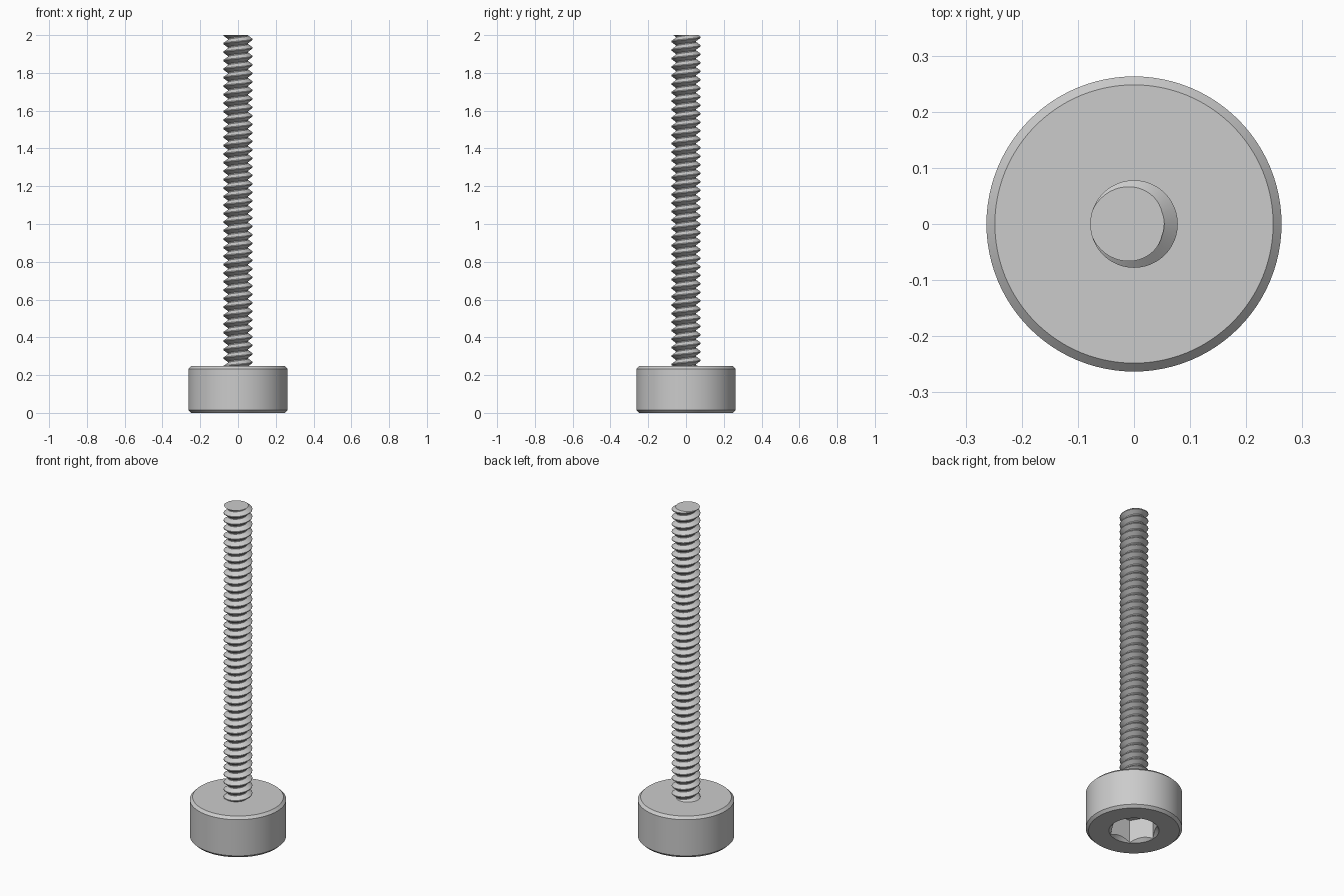
import bpy, bmesh
from math import cos, sin, pi, radians

cube = bpy.data.objects.get("Cube")
if cube:
    bpy.data.objects.remove(cube, do_unlink=True)

steel = bpy.data.materials.new("grey steel")
steel.use_nodes = True
GREY = (0.6, 0.6, 0.6, 1)
steel.diffuse_color = GREY
steel.node_tree.nodes["Principled BSDF"].inputs["Base Color"].default_value = GREY


def add_object(name, bm):
    bmesh.ops.recalc_face_normals(bm, faces=bm.faces)
    mesh = bpy.data.meshes.new(name)
    bm.to_mesh(mesh)
    bm.free()
    mesh.materials.append(steel)
    obj = bpy.data.objects.new(name, mesh)
    bpy.context.collection.objects.link(obj)
    return obj


def lathe(name, profile, sides):
    """Closed solid from (radius, z) rings, with flat end caps."""
    bm = bmesh.new()
    rings = [[bm.verts.new((r * cos(2 * pi * i / sides), r * sin(2 * pi * i / sides), z))
              for i in range(sides)] for r, z in profile]
    for low, high in zip(rings, rings[1:]):
        for i in range(sides):
            j = (i + 1) % sides
            bm.faces.new((low[i], low[j], high[j], high[i]))
    bm.faces.new(rings[0])
    bm.faces.new(rings[-1])
    return add_object(name, bm)


def activate(obj):
    bpy.ops.object.select_all(action='DESELECT')
    obj.select_set(True)
    bpy.context.view_layer.objects.active = obj


def cut(obj, cutter):
    activate(obj)
    mod = obj.modifiers.new("cut", 'BOOLEAN')
    mod.operation = 'DIFFERENCE'
    mod.solver = 'EXACT'
    mod.object = cutter
    bpy.ops.object.modifier_apply(modifier=mod.name)
    bpy.data.objects.remove(cutter, do_unlink=True)


def smooth(obj):
    activate(obj)
    bpy.ops.object.shade_smooth_by_angle(angle=radians(25))


# Chamfered head with a countersunk hexagonal socket underneath
HEAD_R, HEAD_H, BEVEL = 0.263, 0.248, 0.015
head = lathe("head", [(HEAD_R - BEVEL, 0), (HEAD_R, BEVEL),
                      (HEAD_R, HEAD_H - BEVEL), (HEAD_R - BEVEL, HEAD_H)], 96)
cut(head, lathe("socket_cutter", [(0.135, -0.05), (0.135, 0.14)], 6))
cut(head, lathe("countersink_cutter", [(0.157, -0.02), (0.037, 0.1)], 96))
smooth(head)

# Threaded shank: a tooth profile swept along a helix, trimmed flat at both ends
TOP, PITCH, CREST, ROOT, STEPS = 2.0, 0.045, 0.078, 0.054, 48
TURNS = 43
tooth = [(ROOT, -0.5), (ROOT, -0.44), (CREST, -0.05), (CREST, 0.05), (ROOT, 0.44), (ROOT, 0.5)]
start = TOP - 40.5 * PITCH
bm = bmesh.new()
previous = None
for i in range(TURNS * STEPS + 1):
    a = 2 * pi * i / STEPS
    section = [bm.verts.new((r * cos(a), r * sin(a), start + PITCH * (i / STEPS + h)))
               for r, h in tooth]
    if previous:
        for k in range(len(tooth) - 1):
            bm.faces.new((previous[k], section[k], section[k + 1], previous[k + 1]))
    previous = section
bmesh.ops.remove_doubles(bm, verts=bm.verts, dist=0.0002)
for height, direction in ((TOP, 1), (HEAD_H - 0.01, -1)):
    result = bmesh.ops.bisect_plane(
        bm, geom=bm.verts[:] + bm.edges[:] + bm.faces[:], dist=0.00001,
        plane_co=(0, 0, height), plane_no=(0, 0, direction), clear_outer=True)
    rim = [e for e in result["geom_cut"] if isinstance(e, bmesh.types.BMEdge)]
    bmesh.ops.holes_fill(bm, edges=rim, sides=0)
shank = add_object("threaded_shank", bm)
smooth(shank)
